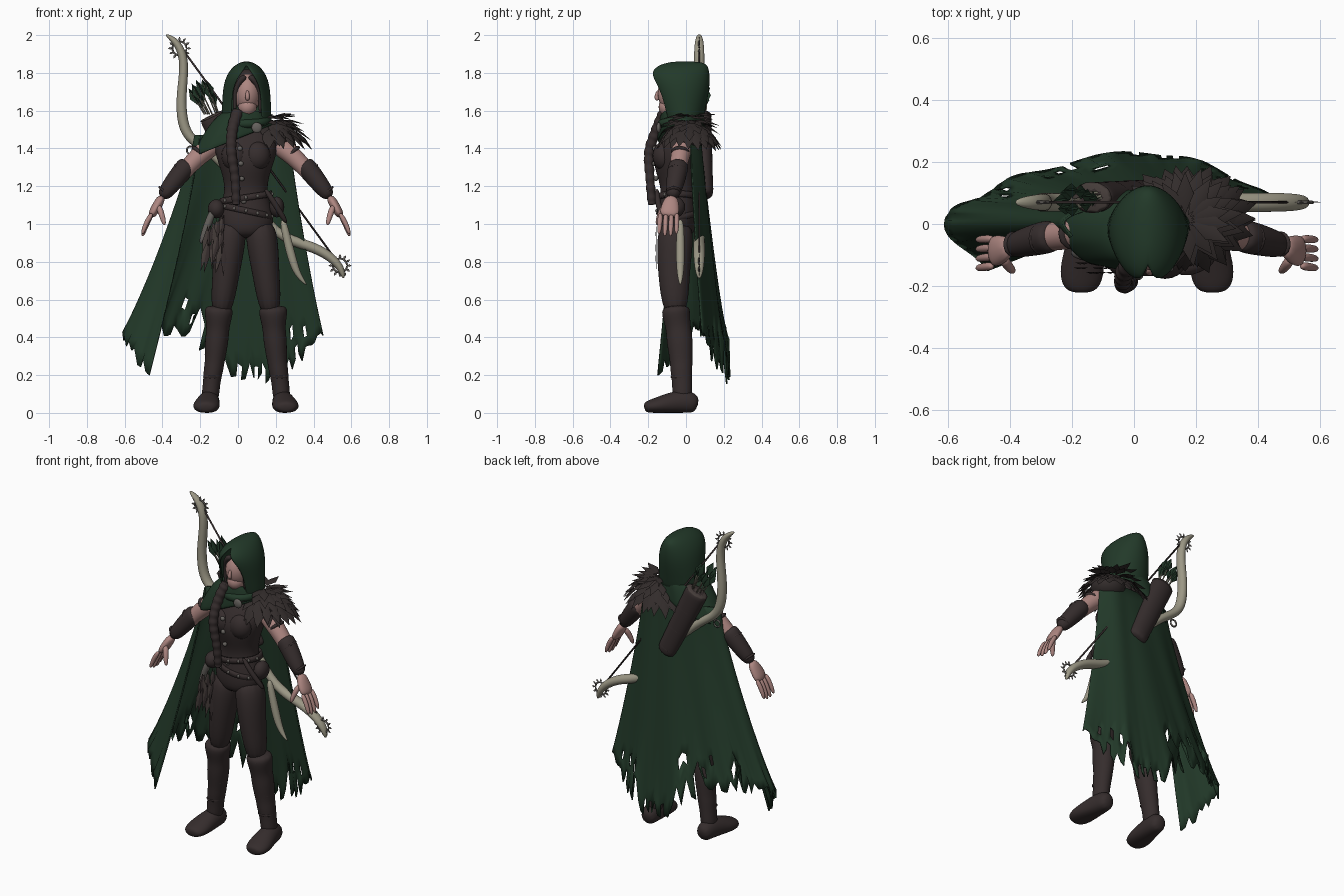
import bpy, bmesh, math, random
from mathutils import Vector

random.seed(4)
if "Cube" in bpy.data.objects:
    bpy.data.objects.remove(bpy.data.objects["Cube"])


def material(name, r, g, b):
    m = bpy.data.materials.new(name)
    m.use_nodes = True
    m.diffuse_color = (r, g, b, 1)
    m.node_tree.nodes["Principled BSDF"].inputs["Base Color"].default_value = (r, g, b, 1)
    return m


LEATHER = material("dark leather", .036, .026, .026)
FEATHER = material("dark feather", .032, .025, .024)
GREEN = material("forest green", .016, .041, .022)
SKIN = material("skin", .42, .24, .22)
BONE = material("pale bone", .33, .31, .235)
METAL = material("dull metal", .13, .12, .11)
TRIM = material("worn brown", .06, .046, .042)


def finish(name, bm, mat, subdiv=0, thick=0):
    """Turn a bmesh into a smooth object with optional modifiers."""
    bmesh.ops.recalc_face_normals(bm, faces=bm.faces)
    mesh = bpy.data.meshes.new(name)
    bm.to_mesh(mesh)
    bm.free()
    ob = bpy.data.objects.new(name, mesh)
    bpy.context.collection.objects.link(ob)
    mesh.materials.append(mat)
    for p in mesh.polygons:
        p.use_smooth = True
    if thick:
        mod = ob.modifiers.new("thickness", "SOLIDIFY")
        mod.thickness, mod.offset = thick, 0
    if subdiv:
        mod = ob.modifiers.new("smooth", "SUBSURF")
        mod.levels = mod.render_levels = subdiv


def loft(name, stations, mat, ref=(0, 1, 0), sides=10, floor=False, subdiv=2):
    """Elliptic rings (x, y, z, side radius, depth radius) along a path."""
    bm = bmesh.new()
    pts = [Vector(s[:3]) for s in stations]
    rings = []
    for i, s in enumerate(stations):
        t = (pts[min(i + 1, len(pts) - 1)] - pts[max(i - 1, 0)]).normalized()
        depth = Vector(ref) - t * t.dot(Vector(ref))
        depth.normalize()
        side = depth.cross(t)
        ring = []
        for k in range(sides):
            a = math.tau * k / sides
            p = pts[i] + (side * math.cos(a) * s[3] + depth * math.sin(a) * s[-1]) * 1.05
            if floor:
                p.z = max(p.z, 0)
            ring.append(bm.verts.new(p))
        rings.append(ring)
    for lo, hi in zip(rings, rings[1:]):
        for k in range(sides):
            n = (k + 1) % sides
            bm.faces.new((lo[k], lo[n], hi[n], hi[k]))
    bm.faces.new(rings[0])
    bm.faces.new(rings[-1])
    finish(name, bm, mat, subdiv)


def ball(name, loc, size, mat):
    bm = bmesh.new()
    bmesh.ops.create_uvsphere(bm, u_segments=20, v_segments=12, radius=1)
    for v in bm.verts:
        v.co = Vector(loc) + Vector(c * s for c, s in zip(v.co, size))
    finish(name, bm, mat)


def blade(bm, base, direction, length, width, up):
    """One leaf shaped blade with a raised spine."""
    d = Vector(direction).normalized()
    side = d.cross(Vector(up)).normalized() * width / 2
    lift = side.cross(d).normalized() * width * .2
    base = Vector(base)
    mid = base + d * length * .5
    root, left, right, tip, spine = [bm.verts.new(p) for p in (
        base, mid + side, mid - side, base + d * length, mid + lift)]
    for a, b in ((root, left), (left, tip), (tip, right), (right, root)):
        bm.faces.new((a, b, spine))


def grid(rows, closed=False):
    bm = bmesh.new()
    vs = [[bm.verts.new(p) for p in r] for r in rows]
    n = len(rows[0])
    for a, b in zip(vs, vs[1:]):
        for k in range(n if closed else n - 1):
            j = (k + 1) % n
            bm.faces.new((a[k], a[j], b[j], b[k]))
    return bm


def sample(points, u):
    """Smooth interpolation through evenly spaced control points."""
    f = u * (len(points) - 1)
    i = min(int(f), len(points) - 2)
    t = f - i
    p = [Vector(points[max(0, min(len(points) - 1, i + k))]) for k in (-1, 0, 1, 2)]
    return (p[1] * 2 + (p[2] - p[0]) * t + (p[0] * 2 - p[1] * 5 + p[2] * 4 - p[3]) * t * t
            + (p[1] * 3 - p[0] - p[2] * 3 + p[3]) * t ** 3) / 2


MID = .042
# Torso, neck, belts and buckles
loft("torso", [(MID, y, z, a, b) for z, y, a, b in (
    (1.56, 0, .05, .05), (1.5, -.01, .14, .075), (1.42, -.035, .17, .105), (1.34, -.055, .15, .125),
    (1.25, -.045, .118, .1), (1.17, -.04, .108, .088), (1.08, -.045, .135, .1),
    (1, -.05, .15, .1), (.92, -.05, .1, .085))], LEATHER, sides=14)
loft("neck", [(MID, -.03, 1.48, .05, .05), (MID, -.04, 1.64, .045, .045)], SKIN)
for z, tilt, name in ((1.14, .02, "upper_belt"), (1.07, -.03, "lower_belt")):
    turns = [math.tau * k / 28 for k in range(28)]
    rows = [[(MID + r * 1.3 * math.cos(a), -.045 + r * math.sin(a), z + h + tilt * math.cos(a))
             for a in turns] for h, r in ((.016, .101), (-.016, .107))]
    finish(name, grid(rows, True), LEATHER, thick=.012)
    for a in turns[15::2]:
        ball("belt_stud", (MID + .142 * math.cos(a), -.045 + .11 * math.sin(a), z + tilt * math.cos(a)),
             (.008, .008, .009), METAL)
for x, z in ((.01, 1.4), (.015, 1.32), (.02, 1.24), (.03, 1.12)):
    ball("front_buckle", (x, -.172 + abs(z - 1.35) * .12, z), (.014, .012, .013), METAL)

for s, tag in ((-1, "right"), (1, "left")):
    def place(stations):
        return [(MID + s * p[0], *p[1:]) for p in stations]

    ball(tag + "_bust", (MID + s * .058, -.115, 1.36), (.072, .062, .078), LEATHER)
    # Legs, boots and feet
    loft(tag + "_leg", place([(.07, -.05, 1.02, .078, .09), (.09, -.06, .88, .084, .095),
         (.105, -.065, .74, .07, .083), (.135, -.055, .5, .058, .065)]), LEATHER, sides=12)
    loft(tag + "_boot", place([(.142, -.055, .57, .076, .074), (.145, -.053, .52, .074, .074),
         (.148, -.04, .45, .058, .064), (.155, -.033, .38, .063, .07), (.165, -.025, .27, .05, .058),
         (.172, -.025, .23, .052, .058), (.183, -.02, .15, .043, .05), (.192, -.02, .05, .05, .055)]),
         LEATHER, sides=12)
    for z, x in ((.53, .145), (.31, .161), (.19, .178)):
        loft(tag + "_boot_strap", place([(x, -.03 - (z > .5) * .023, z + e, z * .075 + .039, z * .065 + .046)
             for e in (.014, -.014)]), LEATHER, subdiv=1)
    loft(tag + "_foot", place([(.19, .065, .04, .04, .045), (.192, .01, .06, .054, .065),
         (.2, -.07, .052, .062, .062), (.21, -.15, .038, .074, .045), (.214, -.2, .032, .062, .034),
         (.214, -.222, .028, .035, .022)]), LEATHER, ref=(0, 0, 1), floor=True)
    # Arms and bracers
    loft(tag + "_arm", place([(.12, 0, 1.46, .06), (.235, -.03, 1.375, .052), (.31, -.04, 1.3, .046),
         (.45, -.075, 1.13, .03)]), SKIN)
    loft(tag + "_sleeve", place([(.1, 0, 1.48, .07), (.215, -.022, 1.4, .06)]), LEATHER)
    loft(tag + "_arm_band", place([(.235, -.03, 1.39, .055), (.258, -.032, 1.365, .054)]), LEATHER)
    loft(tag + "_bracer", place([(.3, -.038, 1.325, .05), (.325, -.042, 1.295, .055),
         (.385, -.057, 1.22, .049), (.45, -.075, 1.135, .037)]), LEATHER)
    for f in (.335, .425):
        loft(tag + "_bracer_strap", place([(f + e, f * -.2 + .02, 1.7 - f * 1.22 - e * 1.2,
             .057 - (f - .33) * .13) for e in (0, .014)]), LEATHER, subdiv=1)
    # Hands with four fingers and a thumb
    loft(tag + "_palm", place([(.44, -.073, 1.15, .024, .032), (.475, -.085, 1.09, .026, .05),
         (.505, -.09, 1.035, .022, .053)]), SKIN)
    for k in range(4):
        y, drop = -.048 - k * .029, .012 * abs(k - 1.5)
        loft(tag + "_finger", place([(.495, y, 1.06, .016), (.53, y * 1.03, .985 + drop, .015),
             (.55, y * 1.06, .925 + drop, .011)]), SKIN, sides=6)
    loft(tag + "_thumb", place([(.465, -.11, 1.1, .02), (.445, -.14, 1.05, .018),
         (.43, -.155, .99, .012)]), SKIN, sides=6)

# Head, hair and braid
ball("head", (.05, -.06, 1.69), (.072, .09, .105), SKIN)
ball("jaw", (.05, -.09, 1.62), (.05, .055, .052), SKIN)
loft("nose", [(.05, -.146, 1.71, .008), (.05, -.16, 1.67, .013), (.05, -.147, 1.655, .012)], SKIN, sides=8)
ball("hair", (.05, -.02, 1.715), (.08, .085, .105), LEATHER)
for s in (-1, 1):
    loft("hair_lock", [(.05 + s * .008, -.13, 1.785, .018), (.05 + s * .045, -.125, 1.755, .016),
         (.05 + s * .07, -.1, 1.69, .011), (.05 + s * .066, -.1, 1.58, .009)], LEATHER)
curve = [(0, -.11, 1.6), (-.03, -.155, 1.5), (-.035, -.195, 1.38), (-.015, -.19, 1.24), (-.01, -.18, 1.1)]
loft("braid", [(*sample(curve, k / 24), .037 - .011 * (k % 2) - .0004 * k) for k in range(25)], LEATHER)

# Hood with an open front
rows = []
for z, r, front, back, gap in ((1.54, .128, -.11, .085, .078), (1.6, .125, -.13, .095, .078),
        (1.68, .122, -.155, .112, .076), (1.74, .115, -.178, .12, .063), (1.785, .1, -.19, .12, .038),
        (1.82, .076, -.175, .116, .012), (1.845, .045, -.12, .105, 0), (1.855, .012, -.06, .06, 0)):
    a0 = math.asin(gap / r)
    angles = [a0 + (math.tau - 2 * a0) * k / 28 for k in range(29)]
    rows.append([(.045 + r * math.sin(a), (front + back) / 2 - (back - front) / 2 * math.cos(a), z)
                 for a in angles])
bm = grid(rows)
bm.faces.new(bm.verts[-29:-1])
bmesh.ops.remove_doubles(bm, verts=bm.verts, dist=.0001)
finish("hood", bm, GREEN, 1, .012)

# Mantle, hanging lower over the right shoulder
rows = []
for t in (0, .3, .6, .85, 1):
    ring = []
    for k in range(32):
        a = math.tau * k / 32
        c = math.cos(a)
        ring.append((.045 - .07 * t + (.095 + .115 * t) * c,
                     -.02 + (.1 + .025 * t) * math.sin(a) + .005 * t * math.sin(a * 9),
                     1.6 - t * t * (.13 - .085 * c) - .03 * t))
    rows.append(ring)
finish("mantle", grid(rows, True), GREEN, 1, .012)
loft("cowl_fold", [(.045 + .11 * math.cos(a), -.03 + .1 * math.sin(a), 1.55 + .02 * math.sin(a), .024)
     for a in [math.tau * k / 16 for k in range(17)]], GREEN, ref=(0, 0, 1))
ball("brooch", (.1, -.145, 1.51), (.028, .012, .028), METAL)

# Feathered left shoulder, layered from the collar outward
ball("shoulder_pad", (.2, .01, 1.47), (.1, .1, .075), FEATHER)
bm = bmesh.new()
for row in range(5):
    r = .02 + row * .03
    for k in range(11 + row):
        a = math.radians(-110 + k * 250 / (10 + row) + row * 5)
        out = Vector((math.cos(a), math.sin(a) * .75, -.1 - .24 * row + random.uniform(-.08, .2)))
        blade(bm, (.165 + r * math.cos(a), .015 + r * .7 * math.sin(a), 1.57 - row * .019),
              out, random.uniform(.12, .145), .056, (0, 0, 1))
finish("shoulder_feathers", bm, FEATHER)

# Cape with a torn hem
top = [(-.2, -.04), (-.225, .01), (-.14, .05), (0, .07), (.12, .075), (.21, .07), (.27, .02)]
hem = [(-.47, -.15, .2), (-.61, 0, .38), (-.48, .1, .42), (-.28, .18, .4), (.04, .23, .16),
       (.27, .175, .24), (.45, .08, .38)]
COLS, ROWS = 72, 18
ends = [random.uniform(-.02, .06) + (.12 if 12 < k and random.random() < .2 else 0) for k in range(COLS + 1)]
rows = []
for j in range(ROWS + 1):
    v = j / ROWS
    ring = []
    for k in range(COLS + 1):
        u = k / COLS
        p, q = sample(top, u), sample(hem, u)
        x = p.x + (q.x - p.x) * v ** 1.2
        y = p.y + (q.y - p.y) * v ** 1.15 + .008 * v * math.sin(u * 34)
        ring.append((x, y, 1.47 + (q.z + ends[k] * v ** 5 - 1.47) * v))
    rows.append(ring)
bm = grid(rows)
holes = [f for i, f in enumerate(bm.faces) if i // COLS >= ROWS - 4 and i % COLS > 18 and random.random() < .08]
bmesh.ops.delete(bm, geom=holes, context="FACES")
finish("cape", bm, GREEN, thick=.008)

# Bow slung across the back, with string and spiked wheels
loft("bow", [(x, .07, z, a, b) for x, z, a, b in (
    (-.385, 2.005, .006, .01), (-.33, 1.97, .02, .024), (-.29, 1.9, .024, .028), (-.285, 1.8, .024, .028),
    (-.305, 1.65, .027, .03), (-.29, 1.5, .03, .03), (-.23, 1.43, .026, .03), (-.1, 1.35, .024, .026),
    (.06, 1.15, .022, .025), (.18, .97, .024, .025), (.28, .91, .028, .03), (.41, .875, .028, .032),
    (.5, .82, .025, .03), (.55, .76, .02, .024), (.56, .71, .006, .01))], BONE)
loft("bow_string", [(-.29, .07, 1.92, .005), (.54, .07, .78, .005)], LEATHER, sides=6, subdiv=0)
bm = bmesh.new()
for x, z in ((-.31, 1.93), (.54, .78)):
    loft("bow_wheel", [(x + .038 * math.cos(a), .07, z + .038 * math.sin(a), .006)
         for a in [math.tau * k / 16 for k in range(17)]], METAL, sides=6, subdiv=1)
    for k in range(12):
        a = math.tau * k / 12
        d = Vector((math.cos(a), 0, math.sin(a)))
        blade(bm, Vector((x, .07, z)) + d * .036, d, .026, .014, (0, 1, 0))
finish("wheel_spikes", bm, METAL)
loft("hanging_ring", [(-.25 + .022 * math.cos(a), .05, 1.39 + .022 * math.sin(a), .006)
     for a in [math.tau * k / 12 for k in range(13)]], METAL, sides=6, subdiv=1)

# Quiver and arrows
mouth, foot = Vector((-.14, .085, 1.58)), Vector((.07, .105, 1.14))
axis = (mouth - foot).normalized()
loft("quiver", [(*foot.lerp(mouth, t), .058 + .014 * t, .04 + .01 * t) for t in (0, .1, .5, .95, 1)], LEATHER)
for t in (.1, .4, .7, .98):
    loft("quiver_band", [(*foot.lerp(mouth, t + e), .063 + .014 * t, .045 + .01 * t)
         for e in (-.02, .02)], TRIM if t > .9 else LEATHER, subdiv=1)
bm = bmesh.new()
for k in range(9):
    spread = Vector((math.cos(k * 2.4), math.sin(k * 2.4) * .55, 0))
    base = mouth + spread * .038
    d = axis + spread * .12
    tip = base + d * random.uniform(.11, .18)
    loft("arrow_shaft", [(*base, .004), (*tip, .004)], BONE, sides=5, subdiv=0)
    for up in ((0, 1, 0), (1, 0, 0)):
        blade(bm, tip - d * .08, d, .11, .048, up)
finish("arrow_fletching", bm, GREEN)

# Hip gear: pouches, sheath, hanging strips, daggers
ball("right_pouch", (-.115, -.08, 1.08), (.045, .055, .05), LEATHER)
ball("left_pouch", (.205, -.06, 1.09), (.04, .055, .055), LEATHER)
loft("right_sheath", [(-.12, -.1, 1.1, .018), (-.16, -.1, 1.0, .022), (-.2, -.09, .89, .014)], METAL)
for mat, shift, name in ((LEATHER, 0, "dark_hip_strips"), (TRIM, .012, "worn_hip_strips")):
    bm = bmesh.new()
    for k in range(9):
        blade(bm, (-.075 - shift - k % 4 * .024, -.125 - k % 3 * .015, 1.05 - k * .018),
              (random.uniform(-.25, .1), 0, -1), random.uniform(.12, .19), .03, (0, -1, 0))
    finish(name, bm, mat)
loft("dagger_hilt", [(.14, -.155, 1.19, .013), (.2, -.15, 1.1, .016), (.26, -.11, 1.0, .014)], LEATHER)
loft("curved_dagger", [(.235, -.03, 1.03, .018), (.26, -.03, .92, .022), (.285, -.03, .82, .024),
     (.315, -.03, .73, .018), (.365, -.03, .675, .004)], BONE)
